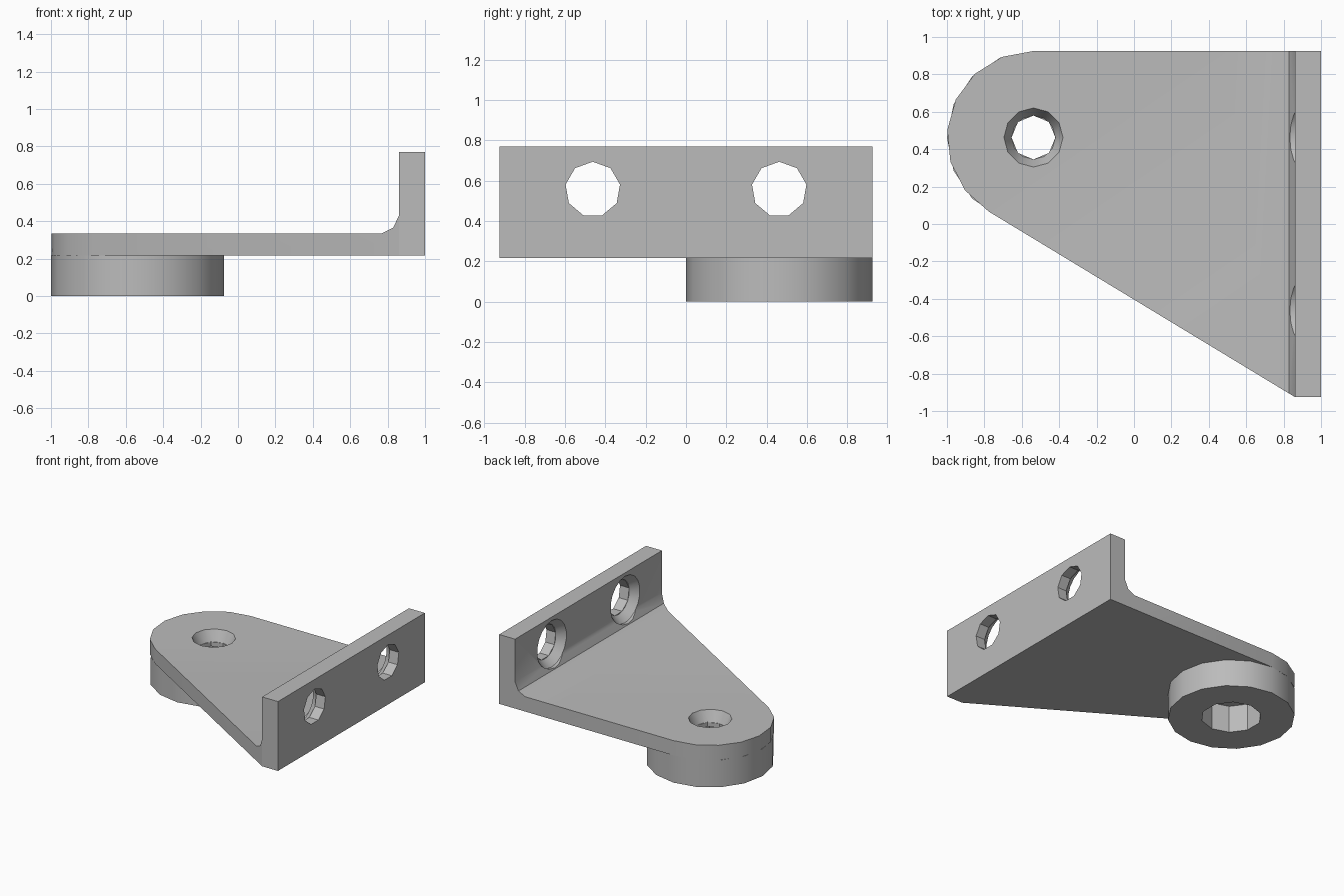
import bpy, math
from mathutils import Vector

if "Cube" in bpy.data.objects:
    bpy.data.objects.remove(bpy.data.objects["Cube"], do_unlink=True)

grey = bpy.data.materials.new("plain grey")
grey.use_nodes = True
grey.diffuse_color = (0.5, 0.5, 0.5, 1)
grey.node_tree.nodes["Principled BSDF"].inputs["Base Color"].default_value = (0.5, 0.5, 0.5, 1)

EYE = Vector((-0.5375, 0.4625, 0))   # axis of the round end
R = 0.4625                           # radius of the round end
HALF = 0.925                         # half the bracket width
BASE, TOP, HEIGHT = 0.217, 0.335, 0.77
WALL = 0.86                          # inner face of the upright wall


def loft(name, rings):
    """Closed solid through a list of equal-length rings."""
    n = len(rings[0])
    verts = [p for ring in rings for p in ring]
    faces = [range(n), range(len(verts) - n, len(verts))]
    for k in range(len(rings) - 1):
        for i in range(n):
            j = (i + 1) % n
            faces.append((k * n + i, k * n + j, k * n + n + j, k * n + n + i))
    mesh = bpy.data.meshes.new(name)
    mesh.from_pydata(verts, [], [tuple(f) for f in faces])
    obj = bpy.data.objects.new(name, mesh)
    bpy.context.collection.objects.link(obj)
    mesh.materials.append(grey)
    bpy.context.view_layer.objects.active = obj
    bpy.ops.object.mode_set(mode='EDIT')
    bpy.ops.mesh.select_all(action='SELECT')
    bpy.ops.mesh.normals_make_consistent(inside=False)
    bpy.ops.object.mode_set(mode='OBJECT')
    return obj


def turned(name, centre, axis, sides, stations):
    """Round solid along x or z; stations are (position, radius)."""
    rings = []
    for pos, r in stations:
        ring = []
        for i in range(sides):
            a = math.pi / 2 + math.tau * i / sides
            u, v = r * math.cos(a), r * math.sin(a)
            offset = (pos, u, v) if axis == 'x' else (u, v, pos)
            ring.append(Vector(centre) + Vector(offset))
        rings.append(ring)
    return loft(name, rings)


def boolean(obj, tool, operation='DIFFERENCE'):
    mod = obj.modifiers.new("cut", 'BOOLEAN')
    mod.object, mod.operation, mod.solver = tool, operation, 'EXACT'
    bpy.context.view_layer.objects.active = obj
    bpy.ops.object.modifier_apply(modifier=mod.name)
    bpy.data.objects.remove(tool, do_unlink=True)


def smooth(obj):
    bpy.ops.object.select_all(action='DESELECT')
    obj.select_set(True)
    bpy.context.view_layer.objects.active = obj
    bpy.ops.object.shade_smooth_by_angle(angle=math.radians(30))


# Bracket: L profile with a filleted inner corner
profile = [(-1.2, BASE), (1, BASE), (1, HEIGHT), (WALL, HEIGHT),
           (WALL, 0.43), (0.83, 0.365), (0.77, TOP), (-1.2, TOP)]
bracket = loft("bracket", [[(x, y, z) for x, z in profile] for y in (-HALF, HALF)])

# Plan outline: rounded end, straight back and tapering front
outline = [(1, HALF)]
for i in range(8):
    a = math.radians(90 + 148.8 * i / 7)
    outline.append((EYE.x + R * math.cos(a), EYE.y + R * math.sin(a)))
outline += [(WALL, -HALF), (1, -HALF)]
plan = loft("plan", [[(x, y, z) for x, y in outline] for z in (0, 1)])
boolean(bracket, plan, 'INTERSECT')

# Countersunk hole through the plate
boolean(bracket, turned("hole", EYE, 'z', 8, [(0.1, 0.117), (0.5, 0.117)]))
boolean(bracket, turned("sink", EYE, 'z', 12, [(0.25, 0.117), (TOP, 0.158), (0.4, 0.19)]))

# Two wall holes, countersunk on the inner side through the fillet
for y in (-R, R):
    centre = (0, y, 0.557)
    boolean(bracket, turned("hole", centre, 'x', 9, [(0.7, 0.137), (1.1, 0.137)]))
    boolean(bracket, turned("sink", centre, 'x', 18,
                            [(0.7, 0.185), (WALL, 0.185), (0.92, 0.137)]))
smooth(bracket)

# Boss below the round end with a wide bore
boss = turned("boss", EYE, 'z', 16, [(0, R), (BASE, R)])
boolean(boss, turned("bore", EYE, 'z', 10, [(-0.1, 0.22), (0.5, 0.22)]))
smooth(boss)
